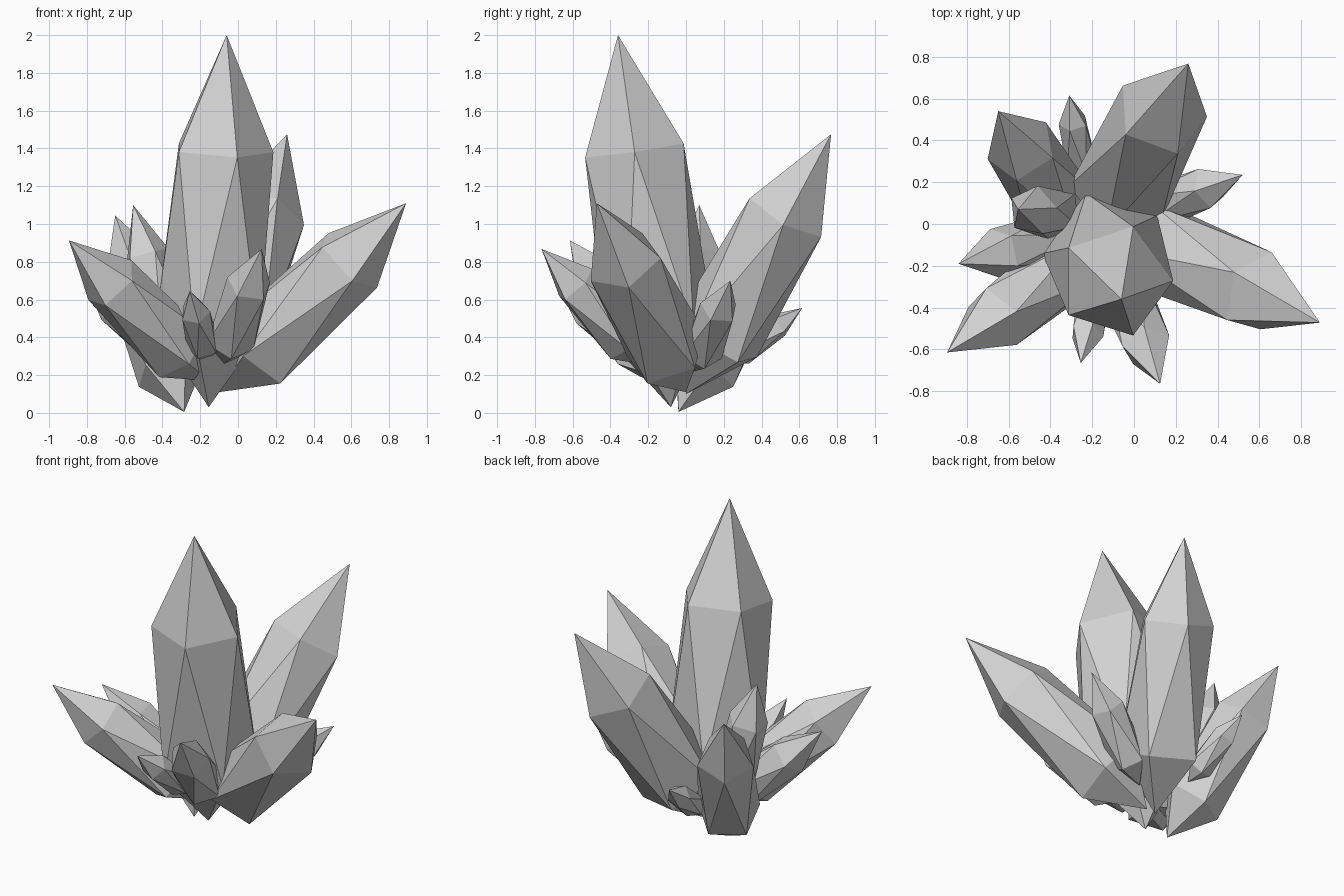
import bpy
import bmesh
from math import cos, sin, pi
from mathutils import Vector

cube = bpy.data.objects.get("Cube")
if cube:
    bpy.data.objects.remove(cube, do_unlink=True)

stone = bpy.data.materials.new("grey_crystal")
stone.use_nodes = True
grey = (0.65, 0.65, 0.65, 1)
stone.diffuse_color = grey
stone.node_tree.nodes["Principled BSDF"].inputs["Base Color"].default_value = grey

SIDES = 5
# Ring heights and radii as fractions of crystal length
LOWER, LOWER_GIRTH = 0.21, 0.153
SHOULDER, SHOULDER_GIRTH = 0.692, 0.139


def crystal(name, root, tip, facing):
    """Pointed five-sided crystal; facing is the direction of one shoulder corner."""
    root, tip, facing = Vector(root), Vector(tip), Vector(facing)
    axis = tip - root
    length = axis.length
    axis.normalize()
    side = (facing - axis * facing.dot(axis)).normalized()
    across = axis.cross(side)
    bm = bmesh.new()

    def ring(height, girth, turn):
        verts = []
        for i in range(SIDES):
            a = 2 * pi * (i + turn) / SIDES
            spoke = side * cos(a) + across * sin(a)
            verts.append(bm.verts.new(root + length * (axis * height + spoke * girth)))
        return verts

    bottom, top = bm.verts.new(root), bm.verts.new(tip)
    low = ring(LOWER, LOWER_GIRTH, 0.5)
    high = ring(SHOULDER, SHOULDER_GIRTH, 0)
    for i in range(SIDES):
        j = (i + 1) % SIDES
        bm.faces.new((bottom, low[j], low[i]))
        bm.faces.new((low[i], high[j], high[i]))
        bm.faces.new((low[i], low[j], high[j]))
        bm.faces.new((high[i], high[j], top))
    bmesh.ops.recalc_face_normals(bm, faces=bm.faces)
    mesh = bpy.data.meshes.new(name)
    bm.to_mesh(mesh)
    bm.free()
    mesh.materials.append(stone)
    bpy.context.collection.objects.link(bpy.data.objects.new(name, mesh))


# Large crystals
crystal("main_crystal", (-0.155, -0.08, 0.03), (-0.06, -0.36, 2.0), (1, 0, 0))
crystal("back_tall_crystal", (-0.16, 0, 0.1), (0.26, 0.768, 1.475), (0.2, -0.015, -0.05))
crystal("left_crystal", (-0.1, 0, 0.11), (0.89, -0.472, 1.11), (0.074, 0.2, 0.016))
crystal("front_right_crystal", (-0.15, -0.09, 0.17), (-0.895, -0.615, 0.913), (0.108, -0.153, 0.03))
crystal("back_right_crystal", (-0.285, -0.04, 0.005), (-0.65, 0.54, 1.045), (-0.166, -0.05, -0.03))

# Small crystals
crystal("front_crystal", (-0.09, -0.18, 0.25), (0.125, -0.765, 0.868), (0.107, 0.064, 0))
crystal("front_shard", (-0.165, -0.22, 0.28), (-0.255, -0.665, 0.645), (0.2, 0, 1))
crystal("right_crystal", (-0.19, -0.02, 0.17), (-0.84, -0.19, 0.77), (-0.05, 0.11, -0.02))
crystal("right_upright_crystal", (-0.33, 0.05, 0.26), (-0.555, 0.07, 1.1), (-0.126, 0.07, 0))
crystal("back_shard", (-0.245, 0.2, 0.26), (-0.31, 0.615, 0.555), (-1, -0.1, 0))
crystal("left_shard", (-0.01, 0.04, 0.22), (0.52, 0.235, 0.7), (-0.075, 0.085, 0))
